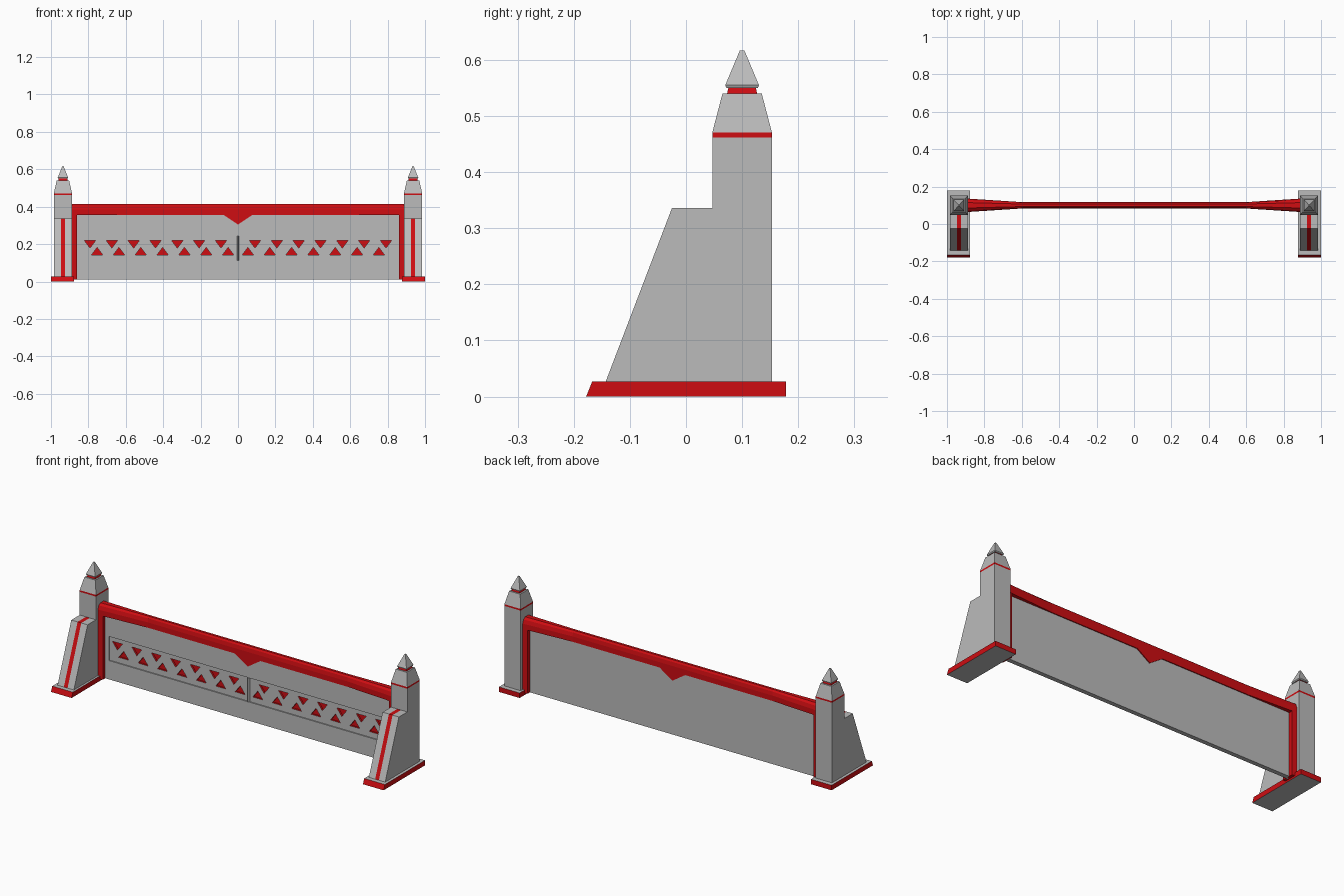
import bpy, bmesh

if "Cube" in bpy.data.objects:
    bpy.data.objects.remove(bpy.data.objects["Cube"])

red = bpy.data.materials.new("red_paint")
red.diffuse_color = (0.62, 0.004, 0.006, 1)
red.use_nodes = True
red.node_tree.nodes["Principled BSDF"].inputs["Base Color"].default_value = red.diffuse_color
grey = bpy.data.materials.new("plain_grey")
grey.diffuse_color = (0.5, 0.5, 0.5, 1)
grey.use_nodes = True
grey.node_tree.nodes["Principled BSDF"].inputs["Base Color"].default_value = grey.diffuse_color
YC = 0.1            # centre line of wall and towers


def loft(name, rings, sides=(0,), caps=0):
    """Skin a list of rings; sides/caps: 1 = red, 0 = grey."""
    bm = bmesh.new()
    vs = [[bm.verts.new(p) for p in r] for r in rings]
    n = len(rings[0])
    for k in range(len(vs) - 1):
        for i in range(n):
            j = (i + 1) % n
            f = bm.faces.new((vs[k][i], vs[k][j], vs[k + 1][j], vs[k + 1][i]))
            f.material_index = sides[k % len(sides)]
    for r in (vs[0], vs[-1]):
        bm.faces.new(r).material_index = caps
    bmesh.ops.recalc_face_normals(bm, faces=bm.faces)
    me = bpy.data.meshes.new(name)
    bm.to_mesh(me)
    bm.free()
    me.materials.append(grey)
    me.materials.append(red)
    ob = bpy.data.objects.new(name, me)
    bpy.context.collection.objects.link(ob)
    return ob


def rect(x0, x1, y0, y1, z):
    return [(x0, y0, z), (x1, y0, z), (x1, y1, z), (x0, y1, z)]


def sq(x, hx, hy, z):
    return rect(x - hx, x + hx, YC - hy, YC + hy, z)


def prism(name, xz, y0, y1, col):
    return loft(name, [[(x, y, z) for x, z in xz] for y in (y0, y1)], (col,), col)


def box_xz(x0, x1, z0, z1):
    return [(x0, z0), (x1, z0), (x1, z1), (x0, z1)]


# End towers
for s, side in ((-1, "left"), (1, "right")):
    x = s * 0.936
    a, b = sorted((s * 1.0, s * 0.876))
    # Plinth with sloped front
    loft(side + "_plinth", [rect(a, b, -0.178, 0.178, 0),
                            rect(a, b, -0.167, 0.178, 0.027)], (1,), 0)
    # Shaft, red band and tapered shoulder
    loft(side + "_tower", [sq(x, 0.049, 0.053, 0.027), sq(x, 0.049, 0.053, 0.462),
                           sq(x, 0.049, 0.053, 0.471), sq(x, 0.033, 0.035, 0.54)],
         (0, 1, 0))
    # Neck and pointed cap
    loft(side + "_neck", [sq(x, 0.025, 0.027, 0.539), sq(x, 0.022, 0.024, 0.552)], (1,), 1)
    loft(side + "_cap", [sq(x, 0.026, 0.028, 0.55), sq(x, 0.028, 0.03, 0.555),
                         sq(x, 0.003, 0.004, 0.617)])
    # Sloping buttress with central red stripe
    prof = [(-0.143, 0.027), (0.05, 0.027), (0.05, 0.336), (-0.025, 0.336)]
    loft(side + "_buttress", [[(x + d, y, z) for y, z in prof]
                              for d in (-0.049, -0.011, 0.011, 0.049)], (0, 1, 0))
    # Upright of the red wall frame
    xi, xo = s * 0.86, s * 0.892
    loft(side + "_frame_upright",
         [[(xi, YC - 0.033, z), (xo, YC - 0.036, z), (xo, YC + 0.036, z),
           (xi, YC + 0.033, z)] for z in (0.01, 0.37)], (1,), 1)

# Top rail, flared towards the towers
def rail_ring(x, w):
    return [(x, YC + w * u, z) for u, z in
            ((-1, 0.356), (1, 0.356), (1, 0.385), (0.8, 0.405), (0.4, 0.414),
             (-0.4, 0.414), (-0.8, 0.405), (-1, 0.385))]

loft("top_rail", [rail_ring(-0.892, 0.036), rail_ring(-0.6, 0.017),
                  rail_ring(0.6, 0.017), rail_ring(0.892, 0.036)], (1,), 1)
prism("centre_point", [(-0.08, 0.358), (0.08, 0.358), (0, 0.305)], YC - 0.017, YC + 0.017, 1)

# Wall panel with recessed field and triangular pockets
F = YC - 0.012
wall = prism("wall_panel", box_xz(-0.87, 0.87, 0.01, 0.37), F, YC + 0.012, 0)
cutters = [prism("field_cutter", box_xz(-0.838, 0.836, 0.112, 0.243), F - 0.02, F + 0.006, 0)]
tris = []
for s in (-1, 1):
    for i in range(7):
        for x, za, zb in ((0.091, 0.219, 0.179), (0.053, 0.142, 0.182)):
            c = s * (x + 0.1167 * i)
            tris.append(prism("pocket_cutter", [(c - 0.03, za), (c + 0.03, za), (c, zb)],
                              F - 0.03, F + 0.016, 1))
# Two rows kept apart so that cutters never overlap each other
for t in cutters + tris:
    m = wall.modifiers.new("cut", 'BOOLEAN')
    m.object = t
    m.solver = 'EXACT'
    m.operation = 'DIFFERENCE'
    m.material_mode = 'TRANSFER'
dg = bpy.context.evaluated_depsgraph_get()
cut = bpy.data.meshes.new_from_object(wall.evaluated_get(dg))
wall.modifiers.clear()
wall.data = cut
for t in cutters + tris:
    bpy.data.objects.remove(t)

# Narrow ridge dividing the field
loft("field_divider", [[(-0.007, F + 0.008, z), (0.007, F + 0.008, z), (0, F - 0.008, z)]
                       for z in (0.112, 0.243)])
